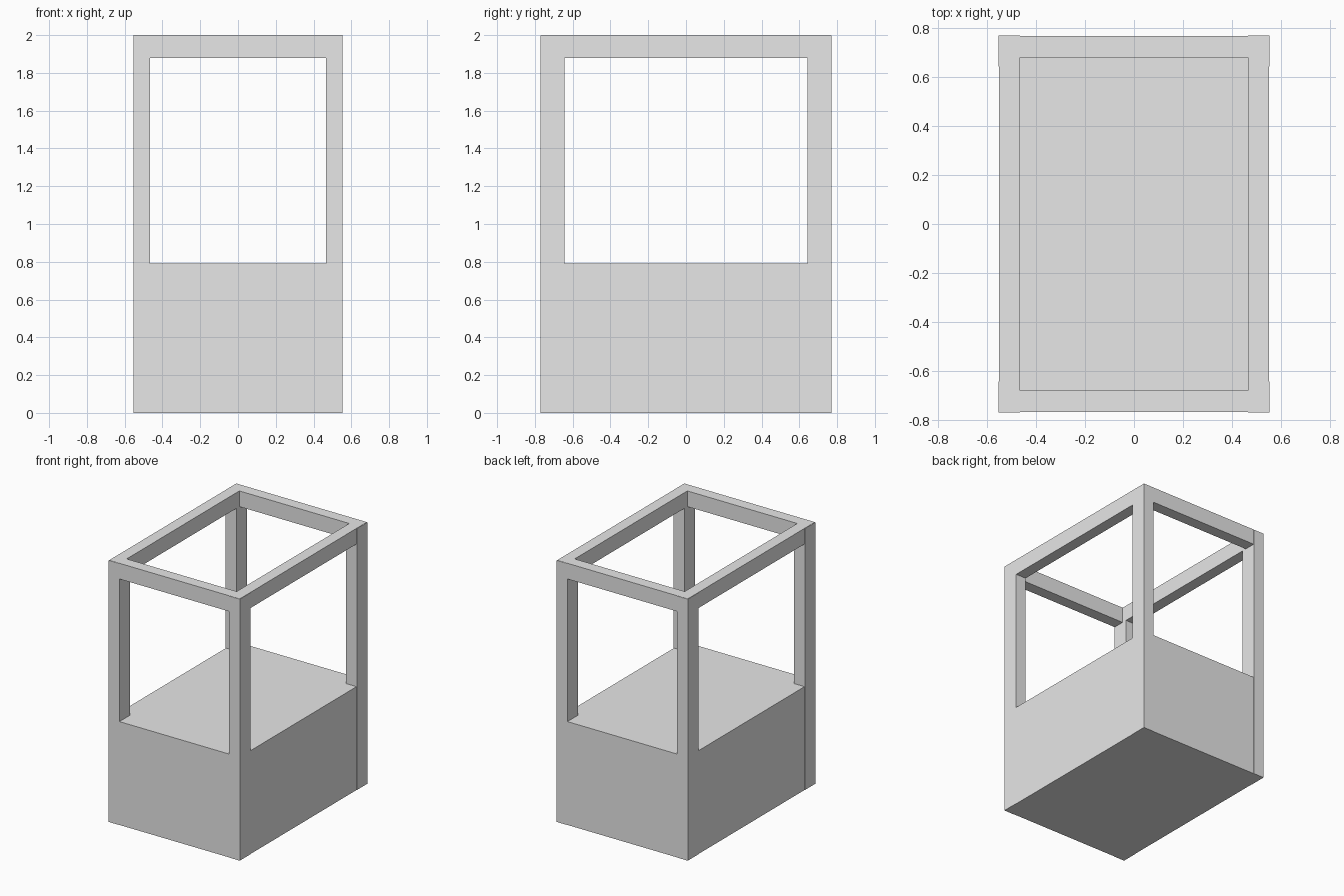
import bpy

cube = bpy.data.objects.get("Cube")
if cube:
    bpy.data.objects.remove(cube, do_unlink=True)

grey = bpy.data.materials.new("light_grey")
grey.use_nodes = True
colour = (0.8, 0.8, 0.8, 1)
grey.diffuse_color = colour
grey.node_tree.nodes["Principled BSDF"].inputs["Base Color"].default_value = colour


def box(name, low, high):
    """Add a box spanning two opposite corners."""
    centre = [(a + b) / 2 for a, b in zip(low, high)]
    bpy.ops.mesh.primitive_cube_add(size=1, location=centre)
    ob = bpy.context.object
    ob.name = name
    ob.scale = [b - a for a, b in zip(low, high)]
    bpy.ops.object.transform_apply(location=False, rotation=False, scale=True)
    ob.data.materials.append(grey)
    return ob


X, Y = 0.552, 0.768         # half width and half depth
INNER_X, INNER_Y = 0.465, 0.68
RAIL_Z, TOP = 1.88, 2.0
PROUD = 0.002               # posts stand slightly outside the panels

# Solid counter base
box("base", (-X, -Y, 0), (X, Y, 0.79))

# Corner posts, full height
for side, sx in (("left", 1), ("right", -1)):
    for end, sy in (("front", -1), ("back", 1)):
        xs = sorted((sx * INNER_X, sx * (X + PROUD)))
        ys = sorted((sy * 0.643, sy * (Y + PROUD)))
        box(f"{end}_{side}_post", (xs[0], ys[0], 0), (xs[1], ys[1], TOP - PROUD))

# Top frame: long side rails, with end rails fitted between them
for side, sx in (("left", 1), ("right", -1)):
    xs = sorted((sx * INNER_X, sx * X))
    box(f"{side}_top_rail", (xs[0], -Y, RAIL_Z), (xs[1], Y, TOP))
for end, sy in (("front", -1), ("back", 1)):
    ys = sorted((sy * INNER_Y, sy * Y))
    box(f"{end}_top_rail", (-INNER_X, ys[0], RAIL_Z), (INNER_X, ys[1], TOP))
